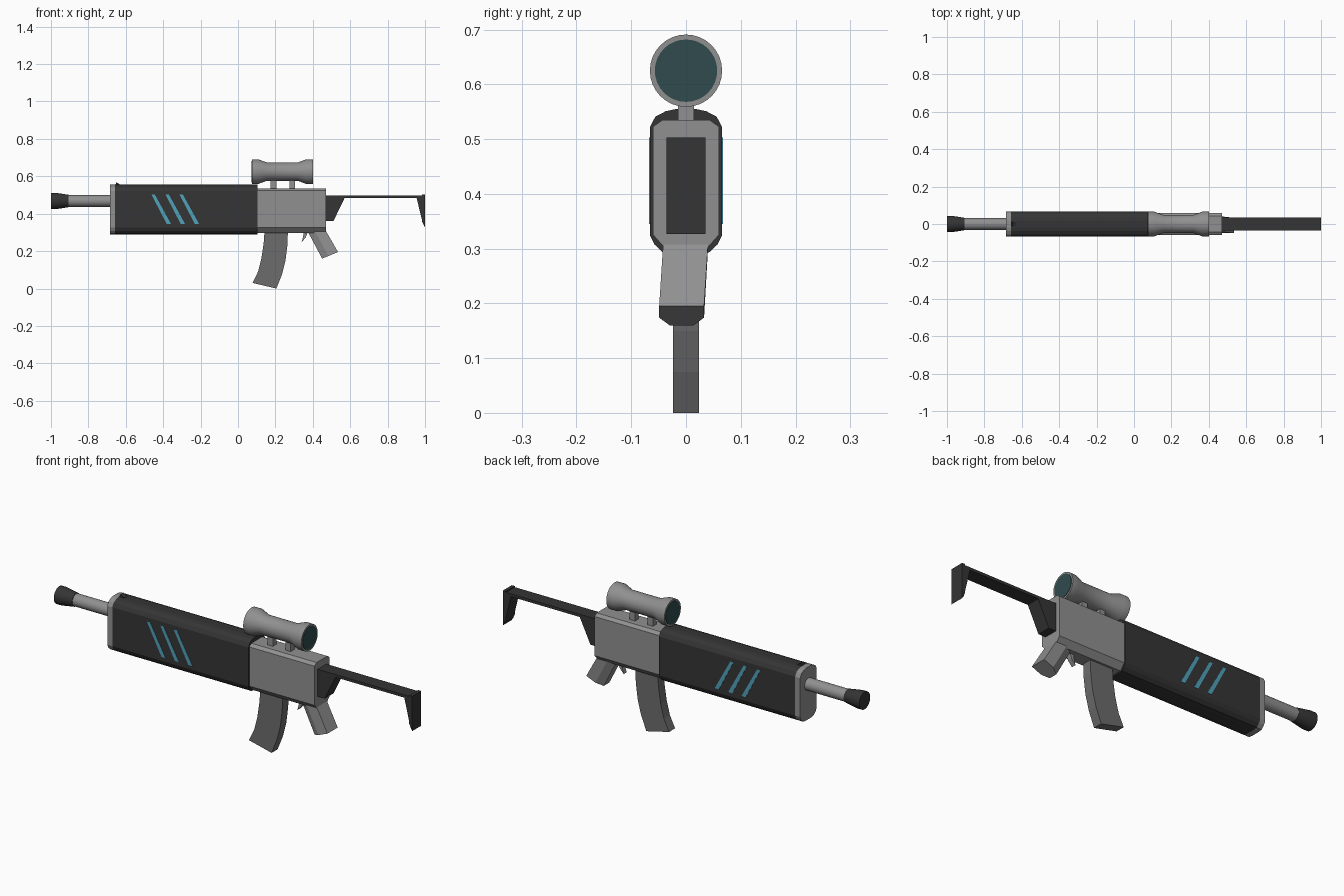
import bpy, bmesh, math
from mathutils import Vector

if "Cube" in bpy.data.objects:
    bpy.data.objects.remove(bpy.data.objects["Cube"])


def material(name, r, g, b):
    m = bpy.data.materials.new(name)
    m.diffuse_color = (r, g, b, 1)
    m.use_nodes = True
    m.node_tree.nodes["Principled BSDF"].inputs["Base Color"].default_value = m.diffuse_color
    return m


DARK = material("dark", 0.035, 0.035, 0.035)
MID = material("mid_grey", 0.15, 0.15, 0.15)
GREY = material("grey", 0.28, 0.28, 0.28)
BLUE = material("blue", 0.08, 0.36, 0.5)
LENS = material("lens", 0.03, 0.07, 0.075)


def loft(name, rings, mat, smooth=False):
    """Skin a list of equal-length point rings and cap both ends."""
    bm = bmesh.new()
    vs = [[bm.verts.new(p) for p in ring] for ring in rings]
    n = len(vs[0])
    for a, b in zip(vs, vs[1:]):
        for i in range(n):
            j = (i + 1) % n
            bm.faces.new((a[i], a[j], b[j], b[i]))
    bm.faces.new(vs[0][::-1])
    bm.faces.new(vs[-1])
    bmesh.ops.recalc_face_normals(bm, faces=bm.faces)
    me = bpy.data.meshes.new(name)
    bm.to_mesh(me)
    bm.free()
    ob = bpy.data.objects.new(name, me)
    bpy.context.collection.objects.link(ob)
    me.materials.append(mat)
    if smooth:
        bpy.ops.object.select_all(action='DESELECT')
        bpy.context.view_layer.objects.active = ob
        ob.select_set(True)
        bpy.ops.object.shade_smooth_by_angle(angle=math.radians(30))
    return ob


def side_plate(name, xz, y0, y1, mat):
    """Side profile in x,z extruded across y."""
    return loft(name, [[(x, y, z) for x, z in xz] for y in (y0, y1)], mat)


def long_body(name, half, x0, x1, mat):
    """Mirrored cross-section in y,z extruded along x."""
    sec = half + [(-y, z) for y, z in reversed(half)]
    return loft(name, [[(x, y, z) for y, z in sec] for x in (x0, x1)], mat)


def turned(name, stations, z, mat, n=32):
    """Round part along x from (x, radius) stations."""
    ang = [2 * math.pi * i / n for i in range(n)]
    return loft(name, [[(x, r * math.cos(a), z + r * math.sin(a)) for a in ang]
                       for x, r in stations], mat, True)


# barrel and flared muzzle
turned("barrel", [(-0.92, 0.031), (-0.67, 0.031)], 0.468, GREY)
turned("muzzle", [(-1.0, 0.044), (-0.975, 0.044), (-0.905, 0.033)], 0.468, DARK)

# handguard with grey nose cap
guard = [(0.018, 0.555), (0.037, 0.551), (0.056, 0.541), (0.066, 0.522),
         (0.066, 0.325), (0.058, 0.308), (0.042, 0.293), (0.02, 0.29)]
long_body("handguard", guard, -0.657, 0.105, DARK)
long_body("nose_cap", guard, -0.685, -0.657, GREY)
side_plate("front_sight", [(-0.657, 0.55), (-0.63, 0.55), (-0.63, 0.556), (-0.65, 0.568)],
           -0.012, 0.012, DARK)

# glowing slanted stripes, both sides
for i in range(3):
    x = -0.463 + i * 0.075
    for side in (-1, 1):
        side_plate(f"stripe_{i}_{side}",
                   [(x, 0.503), (x + 0.018, 0.503), (x + 0.105, 0.345), (x + 0.082, 0.345)],
                   side * 0.06, side * 0.0675, BLUE)

# receiver
long_body("receiver", [(0.043, 0.535), (0.06, 0.523), (0.06, 0.325), (0.034, 0.296)],
          0.105, 0.47, GREY)

# stock: strut, rear mount and butt
side_plate("stock", [(0.46, 0.498), (0.99, 0.498), (0.99, 0.34), (0.955, 0.484),
                     (0.57, 0.484), (0.51, 0.36), (0.46, 0.36)], -0.035, 0.035, DARK)
side_plate("butt_plate", [(0.983, 0.503), (1.0, 0.503), (1.0, 0.327), (0.983, 0.36)],
           -0.036, 0.036, DARK)

# scope with lenses and posts
turned("scope", [(0.075, 0.066), (0.108, 0.066), (0.155, 0.049), (0.32, 0.049),
                 (0.365, 0.066), (0.40, 0.066)], 0.625, GREY)
for label, x in (("front", 0.075), ("rear", 0.40)):
    turned(label + "_lens", [(x - 0.002, 0.057), (x + 0.002, 0.057)], 0.625, LENS)
for label, x in (("front", 0.19), ("rear", 0.29)):
    side_plate(label + "_scope_post", [(x - 0.015, 0.52), (x + 0.015, 0.52),
                                       (x + 0.015, 0.59), (x - 0.015, 0.59)],
               -0.015, 0.015, GREY)

# curved magazine
front_edge = [(0.142, 0.31), (0.137, 0.24), (0.125, 0.16), (0.107, 0.09), (0.078, 0.03)]
rear_edge = [(0.267, 0.31), (0.264, 0.23), (0.254, 0.15), (0.235, 0.075), (0.205, 0.0)]
loft("magazine", [[(a[0], -0.024, a[1]), (b[0], -0.024, b[1]),
                   (b[0], 0.024, b[1]), (a[0], 0.024, a[1])]
                  for a, b in zip(front_edge, rear_edge)], MID)

# pistol grip, tapered front corners, leaning slightly sideways
def grip_ring(front, rear, shift):
    f, r = Vector((front[0], shift, front[1])), Vector((rear[0], shift, rear[1]))
    sec = [(0, 0.022), (0.4, 0.041), (1, 0.041)]
    sec += [(t, -w) for t, w in reversed(sec)]
    return [f.lerp(r, t) + Vector((0, w, 0)) for t, w in sec]


loft("pistol_grip", [grip_ring((0.37, 0.31), (0.463, 0.32), 0.0),
                     grip_ring((0.45, 0.16), (0.535, 0.195), -0.008)], GREY)

# trigger
side_plate("trigger", [(0.352, 0.31), (0.376, 0.31), (0.362, 0.272), (0.34, 0.248),
                       (0.348, 0.275)], -0.012, 0.012, GREY)
